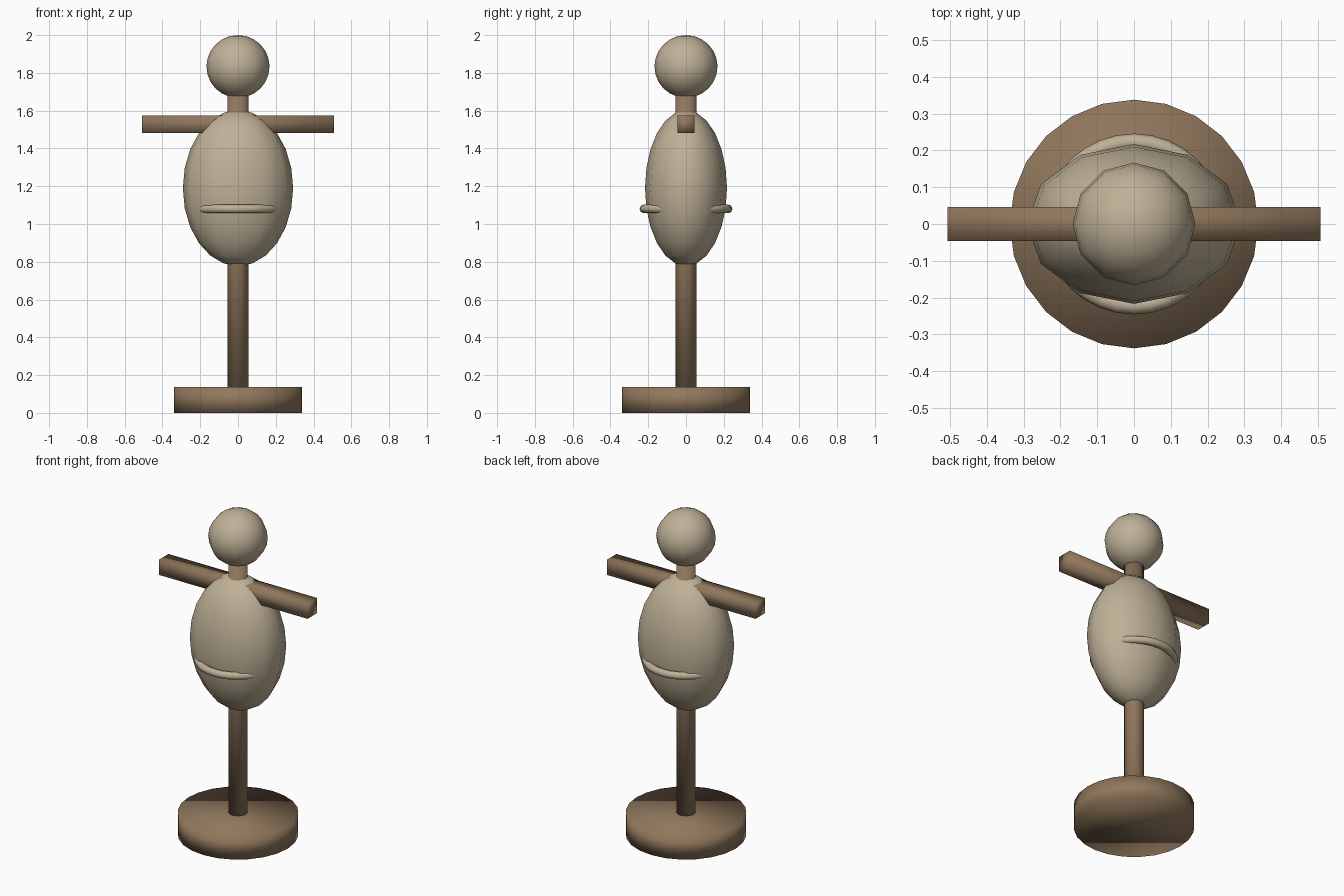
import bpy
from math import radians

cube = bpy.data.objects.get("Cube")
if cube:
    bpy.data.objects.remove(cube, do_unlink=True)


def make_material(name, color):
    mat = bpy.data.materials.new(name)
    mat.use_nodes = True
    mat.diffuse_color = color
    mat.node_tree.nodes["Principled BSDF"].inputs["Base Color"].default_value = color
    return mat


wood = make_material("brown wood", (0.28, 0.185, 0.108, 1))
cloth = make_material("beige sackcloth", (0.52, 0.44, 0.31, 1))


def finish(name, mat, scale=(1, 1, 1)):
    """Name, scale, colour and smooth the part just added."""
    part = bpy.context.object
    part.name = part.data.name = name
    part.scale = scale
    bpy.ops.object.transform_apply(location=False, rotation=True, scale=True)
    part.data.materials.append(mat)
    bpy.ops.object.shade_smooth()
    return part


def cylinder(name, radius, bottom, top, sides):
    bpy.ops.mesh.primitive_cylinder_add(
        vertices=sides, radius=radius, depth=top - bottom,
        location=(0, 0, (bottom + top) / 2))
    return finish(name, wood)


def stuffed_ball(name, height, radii):
    bpy.ops.mesh.primitive_uv_sphere_add(
        segments=12, ring_count=12, radius=1, location=(0, 0, height),
        rotation=(0, 0, 0))
    return finish(name, cloth, radii)


# Wooden stand
cylinder("base", 0.338, 0, 0.137, 24)
cylinder("post", 0.055, 0.1, 1.72, 16)

# Crossbar for the arms
bpy.ops.mesh.primitive_cube_add(size=1, location=(0, 0, 1.528))
finish("crossbar", wood, (1.014, 0.092, 0.094))

# Stuffed torso and head
stuffed_ball("torso", 1.19, (0.292, 0.217, 0.413))
stuffed_ball("head", 1.834, (0.167, 0.167, 0.166))

# Rope belt, showing only at the front and back
bpy.ops.mesh.primitive_torus_add(
    major_segments=32, minor_segments=8, major_radius=0.223,
    minor_radius=0.023, location=(0, 0, 1.08))
finish("belt", cloth)
